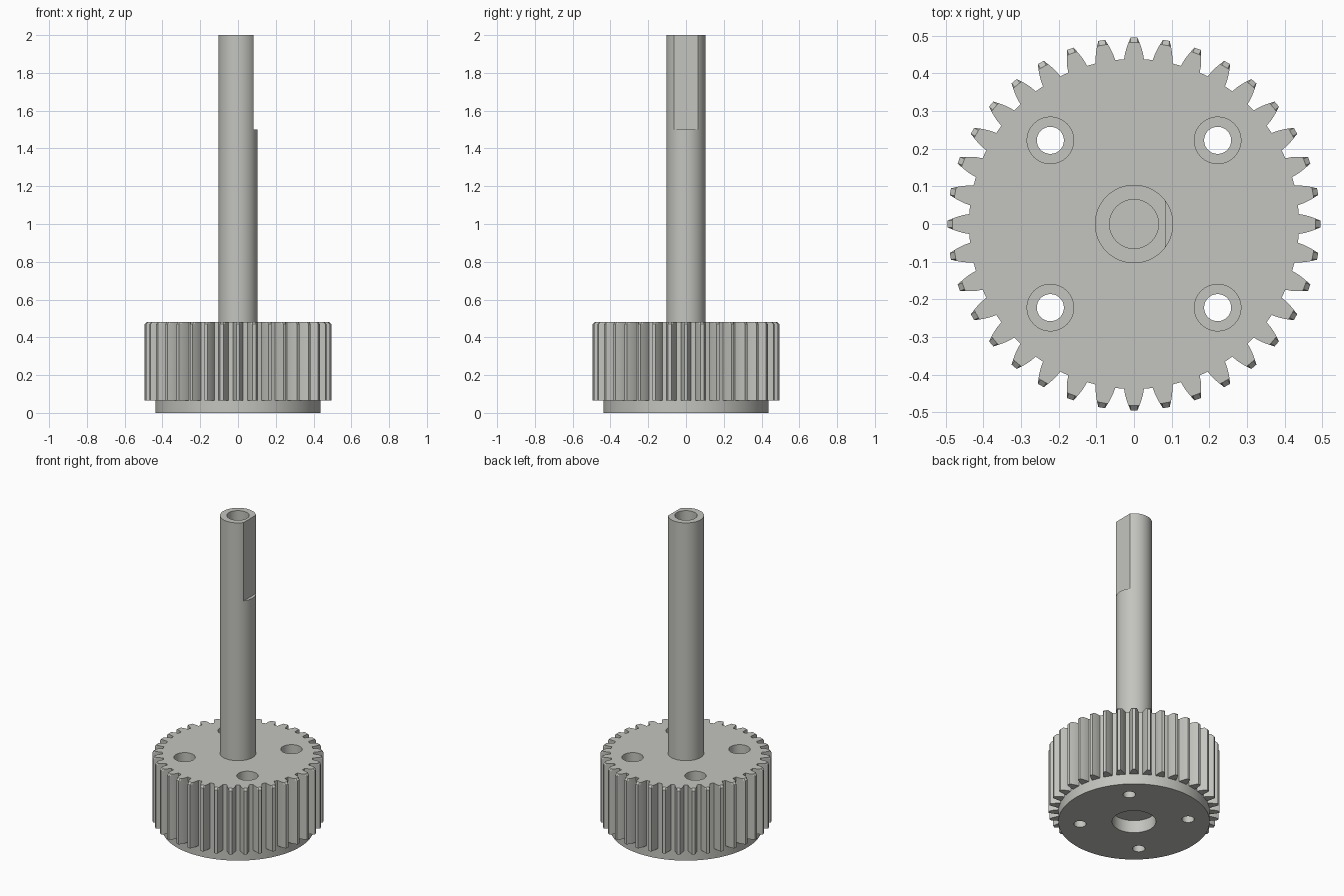
import bpy, bmesh, math

if "Cube" in bpy.data.objects:
    bpy.data.objects.remove(bpy.data.objects["Cube"])

TEETH = 36
ROOT_R, CHAMFER_R, TIP_R = 0.438, 0.482, 0.495
STEP_Z, CHAMFER_Z, TOP_Z = 0.065, 0.470, 0.482

steel = bpy.data.materials.new("grey steel")
steel.diffuse_color = (0.55, 0.55, 0.52, 1)
steel.use_nodes = True
steel.node_tree.nodes["Principled BSDF"].inputs["Base Color"].default_value = steel.diffuse_color


def make_object(name, bm):
    bmesh.ops.recalc_face_normals(bm, faces=bm.faces)
    mesh = bpy.data.meshes.new(name)
    bm.to_mesh(mesh)
    bm.free()
    obj = bpy.data.objects.new(name, mesh)
    bpy.context.collection.objects.link(obj)
    mesh.materials.append(steel)
    return obj


def loft(name, rings):
    """Closed solid through rings of equal point count."""
    bm = bmesh.new()
    loops = [[bm.verts.new(p) for p in ring] for ring in rings]
    n = len(loops[0])
    for a, b in zip(loops, loops[1:]):
        for i in range(n):
            j = (i + 1) % n
            bm.faces.new((a[i], a[j], b[j], b[i]))
    bm.faces.new(loops[0][::-1])
    bm.faces.new(loops[-1])
    bmesh.ops.remove_doubles(bm, verts=bm.verts, dist=1e-5)
    return make_object(name, bm)


def cylinder(name, x, y, r, z0, z1, n=48):
    ring = [(x + r * math.cos(2 * math.pi * i / n), y + r * math.sin(2 * math.pi * i / n))
            for i in range(n)]
    return loft(name, [[(px, py, z) for px, py in ring] for z in (z0, z1)])


def box(name, lo, hi):
    corners = [(lo[0], lo[1]), (hi[0], lo[1]), (hi[0], hi[1]), (lo[0], hi[1])]
    return loft(name, [[(x, y, z) for x, y in corners] for z in (lo[2], hi[2])])


def cut(obj, cutters):
    bpy.context.view_layer.objects.active = obj
    for cutter in cutters:
        mod = obj.modifiers.new("cut", 'BOOLEAN')
        mod.operation, mod.solver, mod.object = 'DIFFERENCE', 'EXACT', cutter
        bpy.ops.object.modifier_apply(modifier=mod.name)
        bpy.data.objects.remove(cutter)


def smooth(obj):
    bpy.ops.object.select_all(action='DESELECT')
    obj.select_set(True)
    bpy.context.view_layer.objects.active = obj
    bpy.ops.object.shade_smooth_by_angle(angle=math.radians(25))


# Toothed wheel outline: (radius, half width) from root to tip of one tooth
flank = [(ROOT_R, 0.0265), (0.455, 0.0235), (0.470, 0.0190), (CHAMFER_R, 0.0145), (TIP_R, 0.0090)]
tooth = [(r, -math.asin(w / r)) for r, w in flank]
tooth += [(r, -a) for r, a in reversed(tooth)]
tooth.append((ROOT_R, math.pi / TEETH))
outline = [(r, a + 2 * math.pi * k / TEETH) for k in range(TEETH) for r, a in tooth]


def ring(z, limit):
    return [(min(r, limit) * math.cos(a), min(r, limit) * math.sin(a), z) for r, a in outline]


# Gear with plain step below and chamfered tooth tips above
gear = loft("gear", [ring(0, ROOT_R), ring(STEP_Z, ROOT_R), ring(STEP_Z, TIP_R),
                     ring(CHAMFER_Z, TIP_R), ring(TOP_Z, CHAMFER_R)])

# Counterbored screw holes and the recess underneath
cutters = [cylinder("recess_cutter", 0, 0, 0.127, -0.1, 0.08)]
for sx in (-1, 1):
    for sy in (-1, 1):
        x, y = 0.222 * sx, 0.222 * sy
        cutters.append(cylinder("screw_hole_cutter", x, y, 0.036, -0.1, 0.6, 32))
        cutters.append(cylinder("counterbore_cutter", x, y, 0.062, 0.24, 0.6, 32))
cut(gear, cutters)
smooth(gear)

# Shaft with a flat near the end and a blind bore
shaft = cylinder("shaft", 0, 0, 0.104, 0.475, 2.0, 64)
cut(shaft, [box("flat_cutter", (0.083, -0.2, 1.5), (0.3, 0.2, 2.2)),
            cylinder("bore_cutter", 0, 0, 0.065, 1.65, 2.2)])
smooth(shaft)
